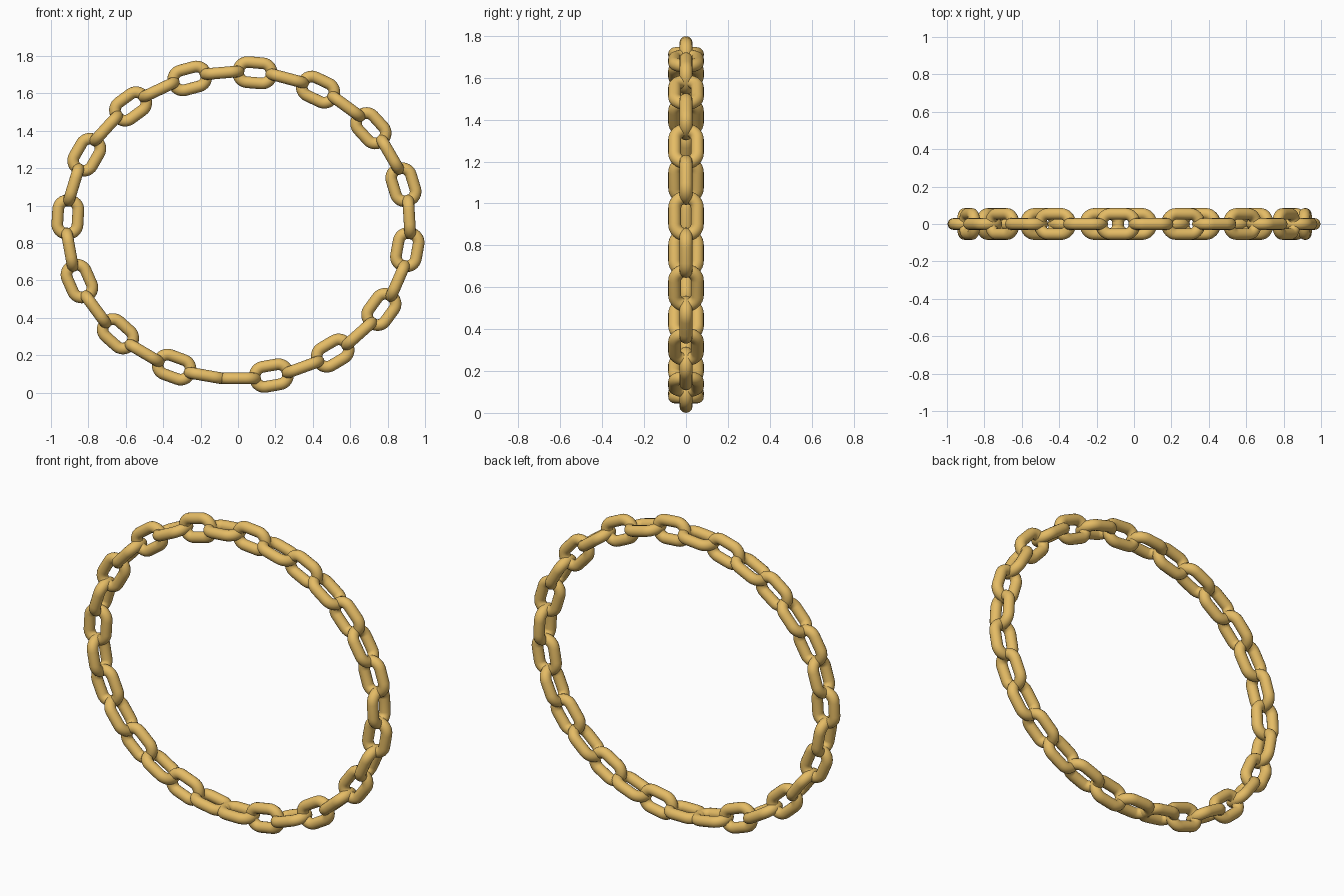
import bpy, bmesh, math
from mathutils import Vector, Matrix

if "Cube" in bpy.data.objects:
    bpy.data.objects.remove(bpy.data.objects["Cube"])

A, B = 0.914, 0.819         # semi-axes of the oval path
COUNT = 31                  # links around the path
WIRE = 0.031                # wire radius
HALF_L, HALF_W, CORNER = 0.089, 0.054, 0.05   # wire centreline of one link
CORNER_STEPS, SIDES = 8, 16

gold = bpy.data.materials.new("gold")
gold.diffuse_color = (0.78, 0.50, 0.13, 1)
gold.use_nodes = True
gold.node_tree.nodes["Principled BSDF"].inputs["Base Color"].default_value = gold.diffuse_color


def link_mesh():
    """Round wire swept around a rounded rectangle lying in the XY plane."""
    path = []
    for q, (sx, sy) in enumerate([(1, 1), (-1, 1), (-1, -1), (1, -1)]):
        for i in range(CORNER_STEPS + 1):
            t = (q + i / CORNER_STEPS) * math.pi / 2
            d = Vector((math.cos(t), math.sin(t), 0))
            c = Vector((sx * (HALF_L - CORNER), sy * (HALF_W - CORNER), 0))
            path.append((c + d * CORNER, d))
    bm = bmesh.new()
    rings = []
    for p, d in path:
        rings.append([bm.verts.new(p + d * WIRE * math.cos(a) + Vector((0, 0, WIRE * math.sin(a))))
                      for a in (2 * math.pi * k / SIDES for k in range(SIDES))])
    for r, ring in enumerate(rings):
        nxt = rings[(r + 1) % len(rings)]
        for k in range(SIDES):
            j = (k + 1) % SIDES
            bm.faces.new((ring[k], nxt[k], nxt[j], ring[j])).smooth = True
    bmesh.ops.recalc_face_normals(bm, faces=bm.faces)
    me = bpy.data.meshes.new("chain_link")
    bm.to_mesh(me)
    bm.free()
    me.materials.append(gold)
    return me


def even_angles(n, samples=8000):
    """Angles from the bottom of the oval, evenly spaced by arc length."""
    lengths = [0.0]
    for i in range(samples):
        t = 2 * math.pi * (i + 0.5) / samples
        lengths.append(lengths[-1] + math.hypot(A * math.cos(t), B * math.sin(t)))
    out, i = [], 0
    for k in range(n):
        while lengths[i] < lengths[-1] * k / n:
            i += 1
        out.append(2 * math.pi * i / samples)
    return out


# chain: links alternate edge-on and face-on, odd count leaves two alike at the bottom
mesh = link_mesh()
links = []
for k, t in enumerate(even_angles(COUNT)):
    tangent = Vector((A * math.cos(t), 0, B * math.sin(t))).normalized()
    across = Vector((0, 1, 0))
    normal = tangent.cross(across)
    y, z = (across, normal) if k % 2 == 0 else (normal, -across)
    m = Matrix((tangent, y, z)).transposed().to_4x4()
    m.translation = (A * math.sin(t), 0, -B * math.cos(t))
    ob = bpy.data.objects.new(f"chain_link_{k + 1:02d}", mesh)
    bpy.context.collection.objects.link(ob)
    ob.matrix_world = m
    links.append((ob, m))

# stand the chain on the ground and centre it
pts = [m @ v.co for _, m in links for v in mesh.vertices]
low = min(p.z for p in pts)
mid = (min(p.x for p in pts) + max(p.x for p in pts)) / 2
for ob, m in links:
    ob.matrix_world = Matrix.Translation((-mid, 0, -low)) @ m
